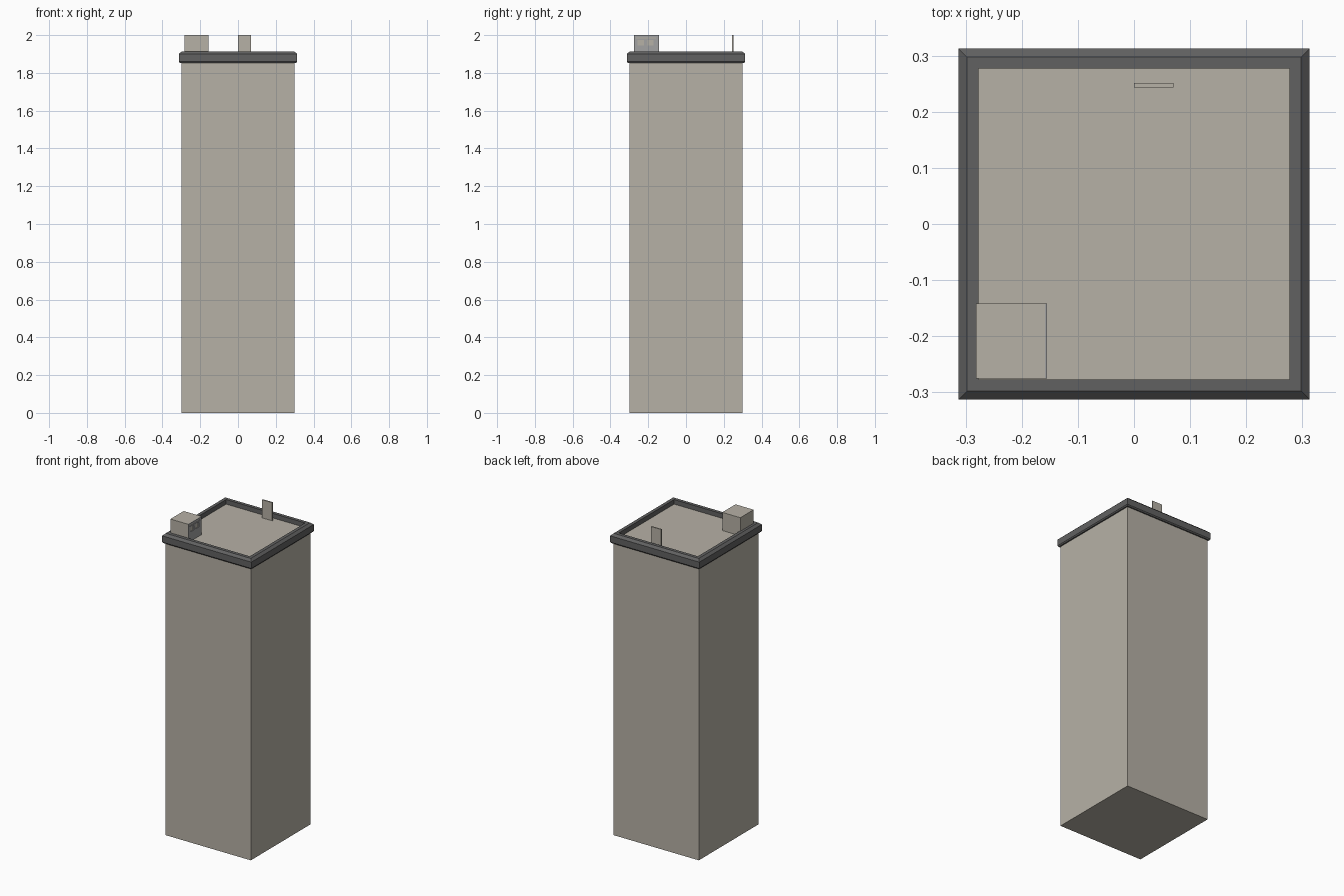
import bpy, bmesh

if "Cube" in bpy.data.objects:
    bpy.data.objects.remove(bpy.data.objects["Cube"])


def material(name, rgb):
    m = bpy.data.materials.new(name)
    m.diffuse_color = (*rgb, 1)
    m.use_nodes = True
    m.node_tree.nodes["Principled BSDF"].inputs["Base Color"].default_value = m.diffuse_color
    return m


CONCRETE = material("concrete", (0.47, 0.44, 0.38))
DARK = material("dark_trim", (0.12, 0.12, 0.12))
GREY = material("grey_panel", (0.36, 0.36, 0.36))


def finish(name, bm, mat):
    bmesh.ops.recalc_face_normals(bm, faces=bm.faces)
    me = bpy.data.meshes.new(name)
    bm.to_mesh(me)
    bm.free()
    me.materials.append(mat)
    ob = bpy.data.objects.new(name, me)
    bpy.context.collection.objects.link(ob)
    return ob


def box(name, lo, hi, mat):
    bm = bmesh.new()
    bmesh.ops.create_cube(bm, size=1)
    for v in bm.verts:
        v.co = [(a + b) / 2 + c * (b - a) for a, b, c in zip(lo, hi, v.co)]
    return finish(name, bm, mat)


def square_ring(name, profile, mat):
    # sweep a closed (half width, z) profile around a square
    bm = bmesh.new()
    corners = [(-1, -1), (1, -1), (1, 1), (-1, 1)]
    loops = [[bm.verts.new((sx * r, sy * r, z)) for r, z in profile]
             for sx, sy in corners]
    n = len(profile)
    for i in range(4):
        a, b = loops[i], loops[(i + 1) % 4]
        for j in range(n):
            k = (j + 1) % n
            bm.faces.new((a[j], b[j], b[k], a[k]))
    return finish(name, bm, mat)


# Tower shaft, its top is the roof deck
ROOF = 1.885
box("tower_shaft", (-0.3, -0.3, 0), (0.3, 0.3, ROOF), CONCRETE)

# Parapet with chamfered edges
square_ring("parapet", [(0.277, 1.853), (0.308, 1.853), (0.313, 1.860),
                        (0.313, 1.900), (0.298, 1.914), (0.277, 1.914)], DARK)

# Rooftop hut with a grey front panel facing +x
FX = -0.155
box("roof_hut", (-0.282, -0.275, ROOF), (FX - 0.004, -0.142, 2.0), CONCRETE)
panel = box("hut_panel", (FX - 0.004, -0.275, ROOF), (FX, -0.142, 2.0), GREY)

# Recessed windows and vent slot cut through the panel
openings = [(-0.257, -0.222, 1.945, 1.973),
            (-0.204, -0.172, 1.945, 1.973),
            (-0.264, -0.158, 1.981, 1.988)]
for i, (y0, y1, z0, z1) in enumerate(openings):
    cutter = box(f"opening_cutter_{i}", (FX - 0.01, y0, z0), (FX + 0.01, y1, z1), GREY)
    cutter.hide_render = True
    cutter.hide_viewport = True
    mod = panel.modifiers.new("opening", "BOOLEAN")
    mod.operation = "DIFFERENCE"
    mod.solver = "EXACT"
    mod.object = cutter

# Thin upright slab at the back of the roof
box("roof_slab", (0, 0.243, ROOF), (0.07, 0.251, 2.0), CONCRETE)
